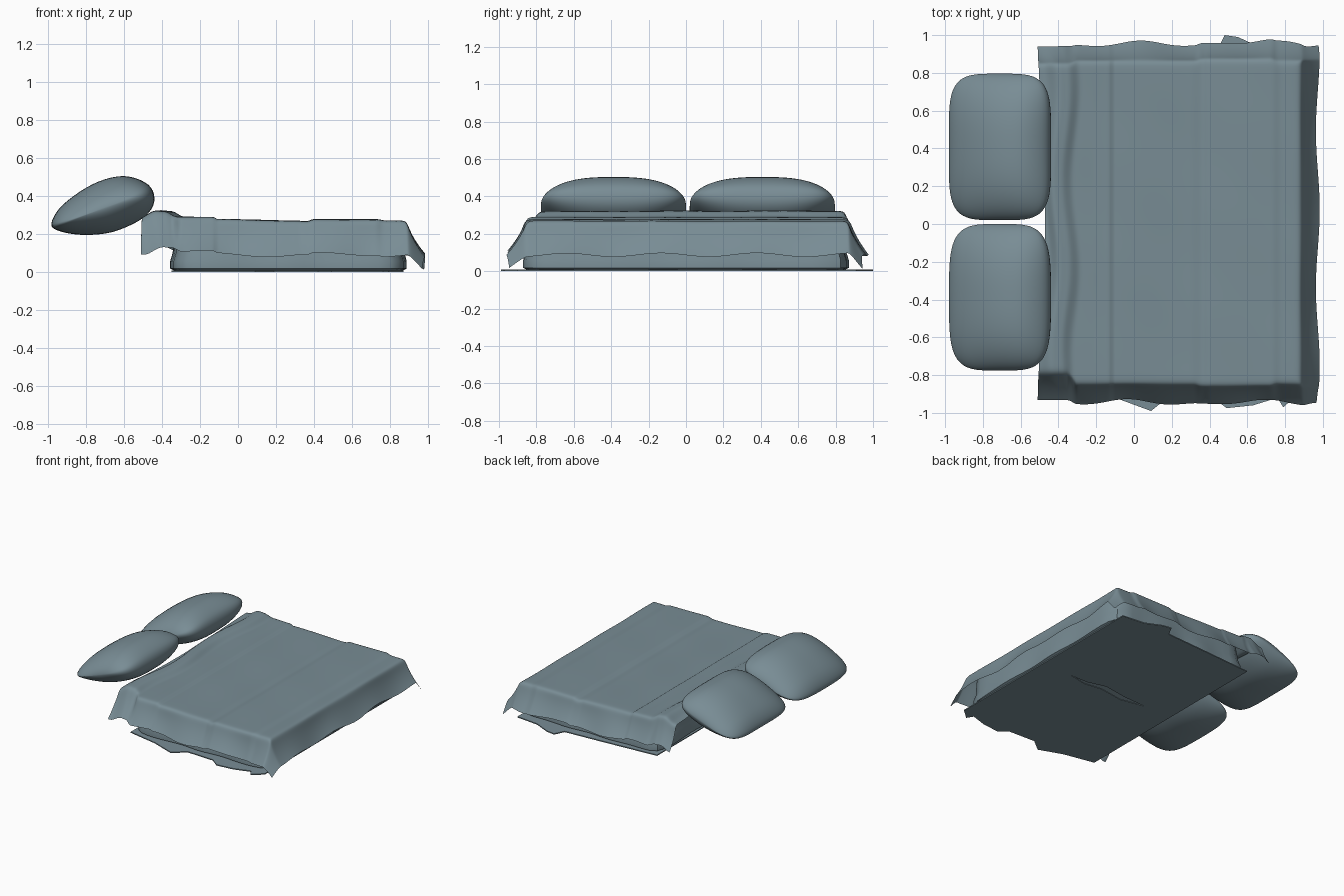
import bpy
import math
from mathutils import Vector

cube = bpy.data.objects.get("Cube")
if cube:
    bpy.data.objects.remove(cube, do_unlink=True)

fabric = bpy.data.materials.new("blue grey fabric")
fabric.use_nodes = True
COLOR = (0.19, 0.265, 0.3, 1)
fabric.diffuse_color = COLOR
bsdf = fabric.node_tree.nodes["Principled BSDF"]
bsdf.inputs["Base Color"].default_value = COLOR
bsdf.inputs["Roughness"].default_value = 0.8


def make(name, verts, faces, angle=40):
    mesh = bpy.data.meshes.new(name)
    mesh.from_pydata(verts, [], faces)
    mesh.materials.append(fabric)
    obj = bpy.data.objects.new(name, mesh)
    bpy.context.collection.objects.link(obj)
    bpy.ops.object.select_all(action='DESELECT')
    obj.select_set(True)
    bpy.context.view_layer.objects.active = obj
    bpy.ops.object.mode_set(mode='EDIT')
    bpy.ops.mesh.select_all(action='SELECT')
    bpy.ops.mesh.normals_make_consistent(inside=False)
    bpy.ops.object.mode_set(mode='OBJECT')
    bpy.ops.object.shade_smooth_by_angle(angle=math.radians(angle))
    return obj


def grid_faces(rows, cols, wrap=False):
    return [(r * cols + c, r * cols + (c + 1) % cols,
             (r + 1) * cols + (c + 1) % cols, (r + 1) * cols + c)
            for r in range(rows - 1) for c in range(cols if wrap else cols - 1)]


def smooth_loop(points, steps):
    """Closed Catmull-Rom curve through the points."""
    pts, out = [Vector(p) for p in points], []
    for i in range(len(pts)):
        a, b, c, d = (pts[(i + k - 1) % len(pts)] for k in range(4))
        for s in range(steps):
            t = s / steps
            out.append(0.5 * (2 * b + (c - a) * t + (2 * a - 5 * b + 4 * c - d) * t ** 2
                              + (3 * b - a - 3 * c + d) * t ** 3))
    return out


def ramp(points, x):
    """Height along a chain of points, eased between neighbours."""
    for (x0, z0), (x1, z1) in zip(points, points[1:]):
        if x <= x1:
            t = max(0, (x - x0) / (x1 - x0))
            return z0 + (z1 - z0) * t * t * (3 - 2 * t)
    return points[-1][1]


# Pillows: one tilted section, narrowed towards both ends
SECTION = [(-0.98, 0.255), (-0.93, 0.215), (-0.8, 0.197), (-0.65, 0.215), (-0.5, 0.285),
           (-0.44, 0.37), (-0.47, 0.46), (-0.6, 0.506), (-0.76, 0.465), (-0.92, 0.355)]
MIDDLE, TILT = Vector((-0.71, 0.335)), math.radians(20)
ALONG = Vector((math.cos(TILT), math.sin(TILT)))
ACROSS = Vector((-ALONG.y, ALONG.x))


def pillow(name, y_mid, barrel):
    loop = smooth_loop(SECTION, 5)
    rows, verts = 45, []
    for r in range(rows):
        v = math.sin(math.pi / 2 * (2 * r / (rows - 1) - 1))
        v = max(-0.9999, min(0.9999, v))
        width = (1 - abs(v) ** 5) ** 0.25 * (1 - barrel * v * v)
        thick = (1 - abs(v) ** 2.6) ** 0.6
        for p in loop:
            d = p - MIDDLE
            q = MIDDLE + ALONG * d.dot(ALONG) * width + ACROSS * d.dot(ACROSS) * thick
            verts.append((q.x, y_mid + 0.388 * v, q.y))
    n = len(loop)
    faces = grid_faces(rows, n, True)
    faces += [tuple(range(n)), tuple(range((rows - 1) * n, rows * n))]
    make(name, verts, faces, 80)


pillow("right_pillow", -0.388, 0.04)
pillow("left_pillow", 0.408, -0.01)

# Blanket: a sheet draped over three edges, with a folded band near the pillows
TOP = [(-0.49, 0.285), (-0.41, 0.325), (-0.37, 0.322), (-0.3, 0.293), (-0.13, 0.29),
       (-0.11, 0.279), (0.3, 0.272), (0.36, 0.268), (0.4, 0.279), (0.73, 0.279),
       (0.78, 0.272), (0.9, 0.272)]
FRONT_EDGE = [(-0.5, 0.79), (-0.35, 0.79), (-0.3, 0.85), (0.32, 0.85), (0.36, 0.86),
              (0.72, 0.86), (0.76, 0.85)]
BACK_EDGE = [(-0.5, 0.85), (-0.35, 0.85), (-0.3, 0.865), (0.32, 0.865), (0.36, 0.875),
             (0.72, 0.875), (0.76, 0.865)]
HEM = 0.2


def overhang(d):
    return 0.012 * math.log1p(math.exp(min(d / 0.012, 50)))


def flare(e):
    return 0.2 * e + 1.2 * e * e


def blanket():
    rows, cols, verts = 130, 150, []
    for r in range(rows):
        p = -0.49 + (0.885 + HEM + 0.49) * r / (rows - 1)
        for c in range(cols):
            q = 2 * c / (cols - 1) - 1
            side = 1 if q > 0 else -1
            edge = ramp(BACK_EDGE if side > 0 else FRONT_EDGE, p)
            s = abs(q) * (edge + HEM)
            ex, ey = overhang(p - 0.885), overhang(s - edge)
            wave = math.sin(9 * p + 1.2 * side) * 0.6 + math.sin(17 * p + side) * 0.4
            y = s - ey + flare(ey) + ey * (0.09 * wave + max(0, 0.86 - edge) * 3.5)
            x = p - ex + flare(ex) + ex * 0.05 * math.sin(8 * q + 1)
            if p < -0.4:
                x += 0.02 * math.cos(3 * q) * (-0.4 - p) / 0.09
            # hem ripples and soft wrinkles
            drop = 0.92 * math.hypot(ex, ey)
            drop += 0.04 * ey * math.sin(11 * p) + 0.05 * ex * math.sin(13 * q)
            z = ramp(TOP, p + 0.02 * math.sin(7 * q) * (p < -0.2)) - drop
            z += 0.002 * math.sin(9 * p + 5 * q) * math.sin(7 * q - 3 * p)
            verts.append((x, side * y, max(z, 0.015)))
    obj = make("blanket", verts, grid_faces(rows, cols), 50)
    return obj


blanket()


# Mattress sheet: rounded rings rising from a slightly wider foot, closed on top
def mattress_sheet():
    rings = [(0.01, -0.02), (0.02, 0.0), (0.06, 0.0), (0.1, -0.012), (0.2, -0.02),
             (0.245, -0.025), (0.258, -0.045)]
    n, verts = 96, []
    for z, grow in rings:
        for i in range(n):
            a = 2 * math.pi * i / n
            ca, sa = math.cos(a), math.sin(a)
            k = (abs(ca) ** 14 + abs(sa) ** 14) ** (-1 / 14)
            ripple = 0.006 * math.sin(11 * a) * (z < 0.12)
            verts.append((0.265 + (0.615 + grow + ripple) * ca * k,
                          (0.865 + grow + ripple) * sa * k, z))
    faces = grid_faces(len(rings), n, True)
    faces.append(tuple(range((len(rings) - 1) * n, len(rings) * n)))
    make("mattress_sheet", verts, faces)


mattress_sheet()


# Tucked flaps: two thin ragged sheets under the mattress, parted along the middle
def tucked_flap(name, outer, inner):
    outline = outer + inner[::-1]
    n = len(outline)
    verts = [(x, y, z) for z in (0.002, 0.01) for x, y in outline]
    faces = [tuple(range(n)), tuple(range(n, 2 * n))] + grid_faces(2, n, True)
    make(name, verts, faces, 20)


tucked_flap("front_flap",
            [(-0.35, -0.87), (-0.1, -0.92), (0.09, -0.99), (0.19, -0.91), (0.42, -0.92),
             (0.49, -0.975), (0.63, -0.96), (0.76, -0.92), (0.79, -0.97), (0.87, -0.9)],
            [(-0.35, 0), (-0.1, 0), (0.1, -0.04), (0.3, -0.01), (0.45, -0.03), (0.6, 0), (0.87, 0)])
tucked_flap("back_flap",
            [(-0.35, 0.87), (0.1, 0.9), (0.44, 0.92), (0.48, 1.0), (0.55, 0.99), (0.68, 0.93),
             (0.87, 0.91)],
            [(-0.35, 0), (-0.1, 0), (0.1, 0.01), (0.3, 0.04), (0.45, 0), (0.6, 0), (0.87, 0)])

# Rest the whole bedding set on the floor
for obj in bpy.context.collection.objects:
    if fabric.name in obj.data.materials if obj.type == 'MESH' else False:
        obj.location.z -= 0.002
